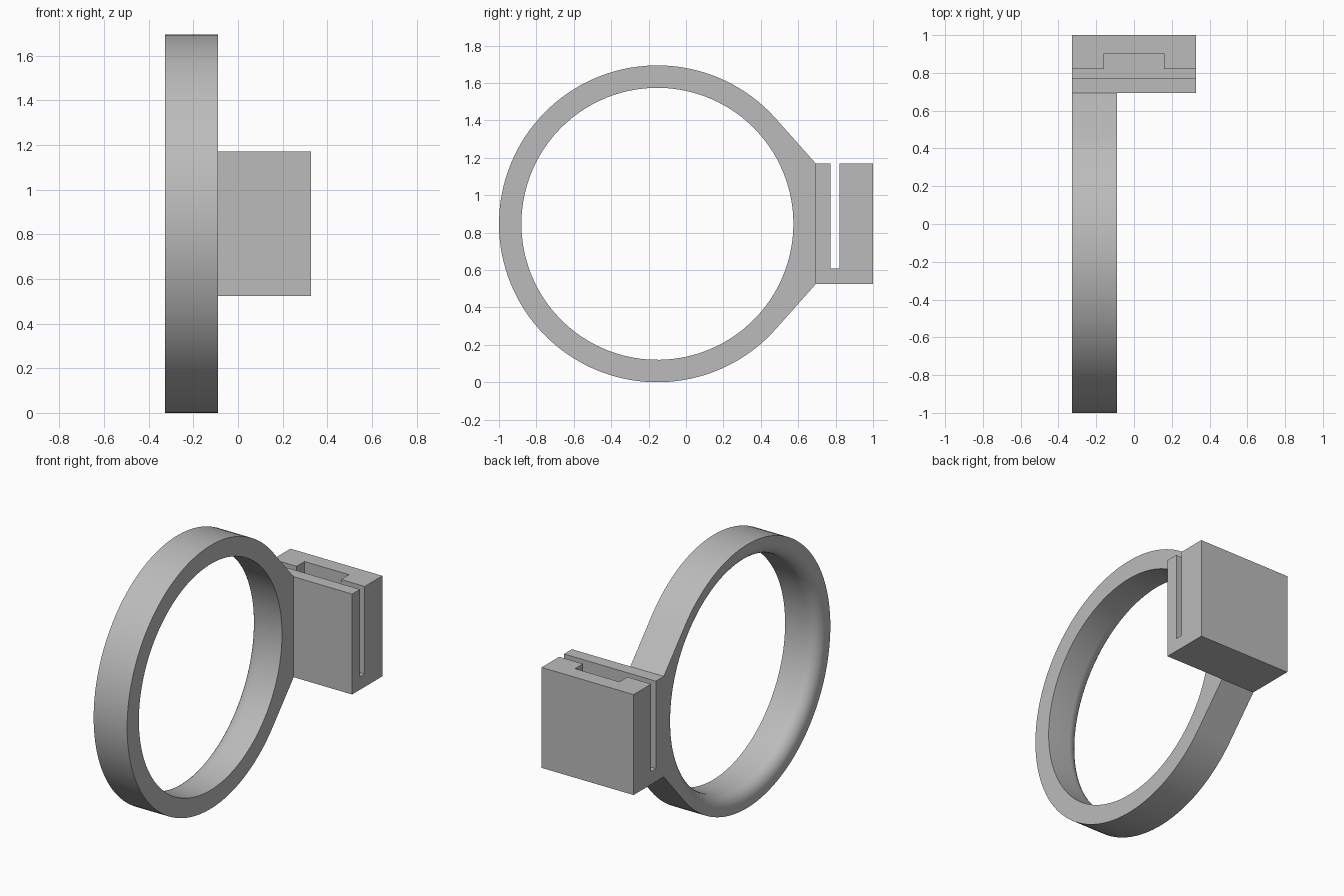
import bpy, bmesh
from math import sin, cos, atan2, acos, hypot, radians, pi

if "Cube" in bpy.data.objects:
    bpy.data.objects.remove(bpy.data.objects["Cube"])

grey = bpy.data.materials.new("plain_grey")
grey.use_nodes = True
COLOUR = (0.5, 0.5, 0.5, 1)
grey.diffuse_color = COLOUR
grey.node_tree.nodes["Principled BSDF"].inputs["Base Color"].default_value = COLOUR

# Main dimensions
CY, CZ = -0.153, 0.847          # ring centre
R_OUT, R_IN = 0.847, 0.727
X0, X1 = -0.327, -0.089         # ring width
Y0, HALF = 0.693, 0.323         # block front and half height
FILLET = 0.08


def add_mesh(name, bm):
    bmesh.ops.recalc_face_normals(bm, faces=bm.faces)
    mesh = bpy.data.meshes.new(name)
    bm.to_mesh(mesh)
    bm.free()
    mesh.materials.append(grey)
    obj = bpy.data.objects.new(name, mesh)
    bpy.context.collection.objects.link(obj)
    return obj


def box(name, lo, hi):
    bm = bmesh.new()
    bmesh.ops.create_cube(bm, size=1)
    for v in bm.verts:
        v.co = [a + (b - a) * (c + 0.5) for a, b, c in zip(lo, hi, v.co)]
    return add_mesh(name, bm)


# Ring outline: a circle with tangents running to the flat end at the block
flat = Y0 - CY
corner = atan2(HALF, flat)
tangent = corner + acos(R_OUT / hypot(flat, HALF))


def outer_radius(a):
    a = abs(a)
    if a <= corner:
        return flat / cos(a)
    if a <= tangent:
        return R_OUT / cos(a - tangent)
    return R_OUT


def steps(a, b, n):
    return [a + (b - a) * i / n for i in range(n)]


angles = (steps(-corner, corner, 16) + steps(corner, tangent, 8)
          + steps(tangent, 2 * pi - tangent, 100)
          + steps(-tangent, -corner, 8))

# Inner side has one rounded rim
inner = [(X1, R_IN)]
for i in range(9):
    t = radians(90) * i / 8
    inner.append((X0 + FILLET * (1 - sin(t)), R_IN + FILLET * (1 - cos(t))))

bm = bmesh.new()
loops = []
for a in angles:
    wrapped = a if a <= pi else a - 2 * pi
    r_out = outer_radius(wrapped)
    section = [(X0, r_out), (X1, r_out)] + inner
    loops.append([bm.verts.new((x, CY + r * cos(a), CZ + r * sin(a)))
                  for x, r in section])
for k, cur in enumerate(loops):
    nxt = loops[(k + 1) % len(loops)]
    for i in range(len(cur)):
        j = (i + 1) % len(cur)
        bm.faces.new((cur[i], cur[j], nxt[j], nxt[i]))
ring = add_mesh("ring", bm)

# Block with a slot across it and a wider pocket behind the slot
block = box("slotted_block", (X0, Y0, CZ - HALF), (-X0, 1, CZ + HALF))
cutters = [
    box("slot_cutter", (-0.5, 0.773, 0.607), (0.5, 0.821, 1.4)),
    box("pocket_cutter", (-0.158, 0.79, 0.607), (0.158, 0.902, 1.4)),
]
for cutter in cutters:
    cut = block.modifiers.new(cutter.name, 'BOOLEAN')
    cut.operation = 'DIFFERENCE'
    cut.solver = 'EXACT'
    cut.object = cutter
    cutter.hide_render = True
    cutter.hide_set(True)

# Smooth the curved ring while keeping its edges crisp
bpy.ops.object.select_all(action='DESELECT')
ring.select_set(True)
bpy.context.view_layer.objects.active = ring
bpy.ops.object.shade_smooth_by_angle(angle=radians(30))
